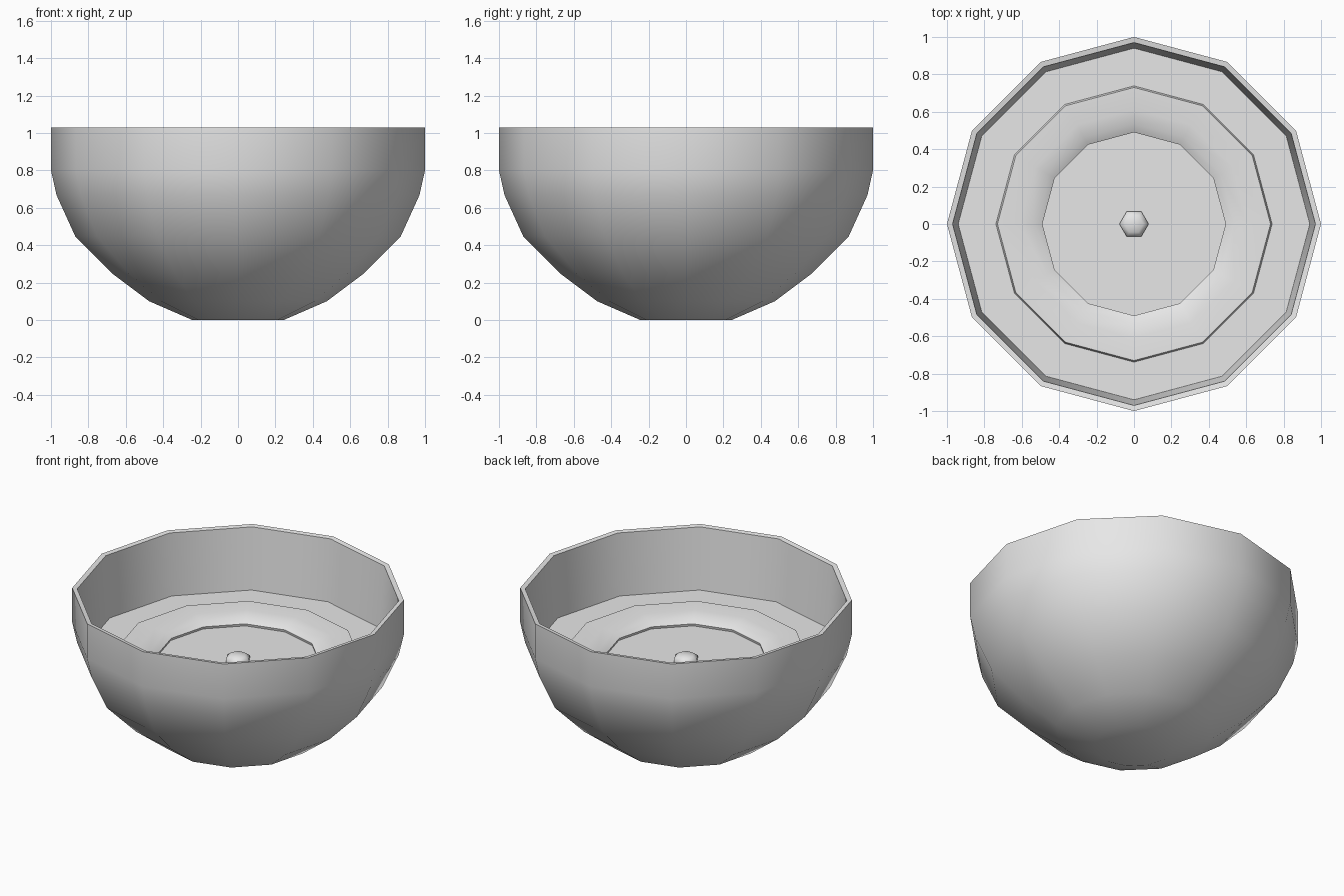
import bpy, bmesh, math

cube = bpy.data.objects.get("Cube")
if cube:
    bpy.data.objects.remove(cube, do_unlink=True)

grey = bpy.data.materials.new("light_grey")
grey.use_nodes = True
grey.diffuse_color = (0.8, 0.8, 0.8, 1)
grey.node_tree.nodes["Principled BSDF"].inputs["Base Color"].default_value = (0.8, 0.8, 0.8, 1)


def lathe(name, profile, sides, smooth_angle):
    """Revolve (radius, height) points around z; radius 0 closes to a pole."""
    bm = bmesh.new()
    rings = []
    for r, z in profile:
        if r == 0:
            rings.append([bm.verts.new((0, 0, z))] * sides)
        else:
            rings.append([bm.verts.new((r * math.cos(math.tau * i / sides),
                                        r * math.sin(math.tau * i / sides), z))
                          for i in range(sides)])
    for low, high in zip(rings, rings[1:]):
        for i in range(sides):
            j = (i + 1) % sides
            corners = list(dict.fromkeys((low[i], low[j], high[j], high[i])))
            bm.faces.new(corners)
    mesh = bpy.data.meshes.new(name)
    bm.to_mesh(mesh)
    bm.free()
    mesh.materials.append(grey)
    obj = bpy.data.objects.new(name, mesh)
    bpy.context.collection.objects.link(obj)
    bpy.ops.object.select_all(action="DESELECT")
    obj.select_set(True)
    bpy.context.view_layer.objects.active = obj
    bpy.ops.object.shade_smooth_by_angle(angle=math.radians(smooth_angle))
    return obj


# Faceted bowl: closed base, outer wall, rim, inner wall and the flat ledge
lathe("bowl", [(0, 0), (0.245, 0), (0.475, 0.1), (0.675, 0.25), (0.87, 0.447),
               (0.97, 0.667), (1, 0.8), (1, 1.03), (0.97, 1.025),
               (0.94, 0.62), (0.735, 0.62)], 12, 40)

# Raised cushion ring, rounding down to the sunken floor
lathe("cushion_ring", [(0.74, 0.615), (0.73, 0.645), (0.61, 0.641),
                       (0.535, 0.628), (0.49, 0.605), (0.495, 0.58)], 12, 50)

# Sunken centre floor
lathe("centre_floor", [(0.51, 0.59), (0, 0.59)], 12, 30)

# Small six-sided knob with a rounded top
lathe("centre_knob", [(0.078, 0.585), (0.078, 0.61), (0.05, 0.63), (0, 0.633)], 6, 65)
